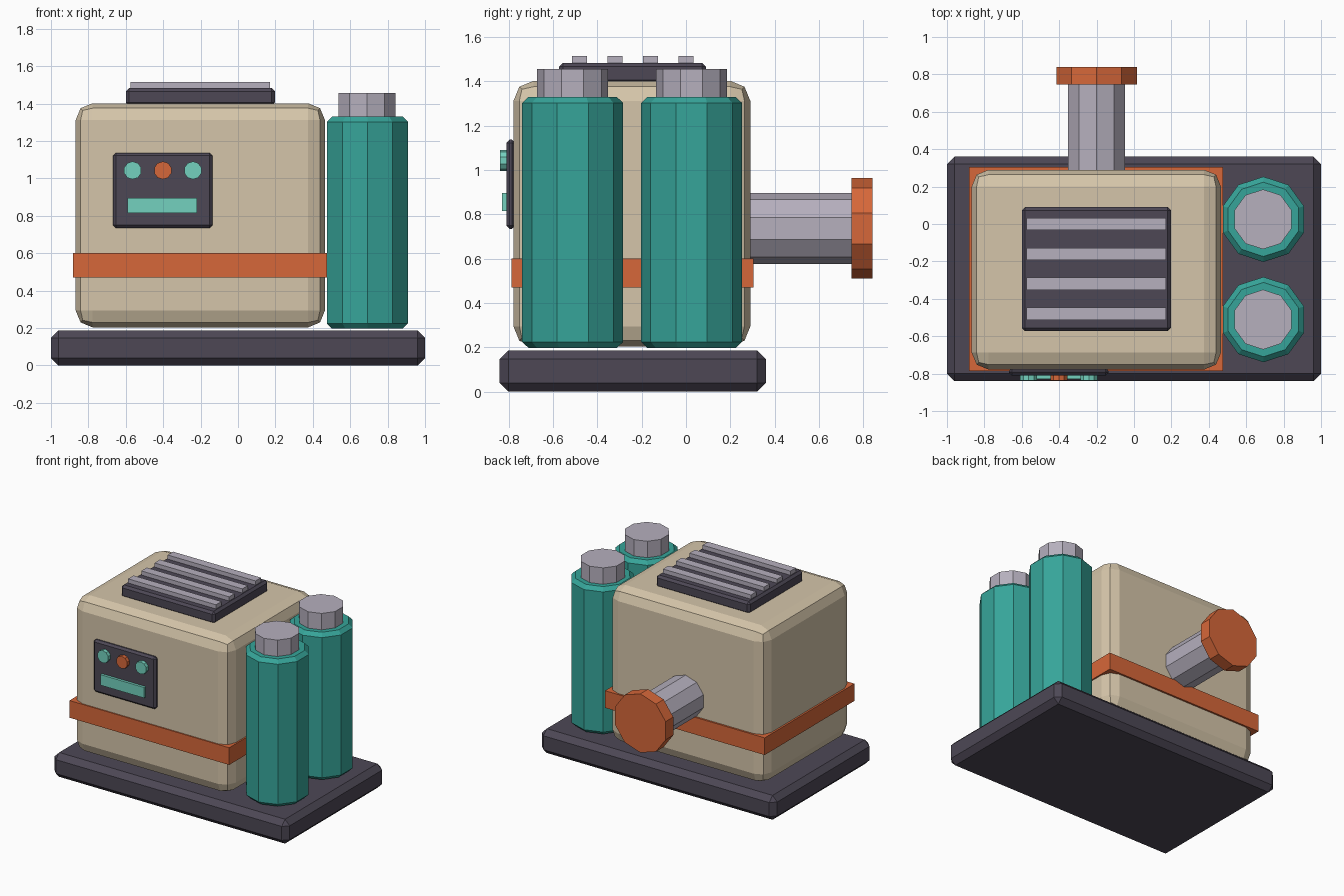
import bpy
from math import radians

if "Cube" in bpy.data.objects:
    bpy.data.objects.remove(bpy.data.objects["Cube"], do_unlink=True)


def material(name, rgb):
    color = [(c / 255) ** 2.2 for c in rgb] + [1]
    mat = bpy.data.materials.new(name)
    mat.use_nodes = True
    mat.diffuse_color = color
    mat.node_tree.nodes["Principled BSDF"].inputs["Base Color"].default_value = color
    return mat


BEIGE = material("beige_paint", (212, 196, 168))
DARK = material("dark_metal", (78, 73, 86))
TEAL = material("teal_paint", (57, 163, 152))
ORANGE = material("orange_paint", (213, 103, 60))
GREY = material("light_metal", (180, 174, 188))
MINT = material("mint_glow", (115, 208, 189))


def finish(name, mat, bevel, segments):
    obj = bpy.context.object
    obj.name = name
    obj.data.materials.append(mat)
    if bevel:
        mod = obj.modifiers.new("Bevel", "BEVEL")
        mod.width = bevel
        mod.segments = segments
        mod.limit_method = "ANGLE"
        mod.angle_limit = radians(50)
    return obj


def box(name, mat, x, y, z, bevel=0, segments=1):
    """Box given by its (min, max) range on each axis."""
    spans = (x, y, z)
    bpy.ops.mesh.primitive_cube_add(size=1, location=[sum(s) / 2 for s in spans])
    bpy.context.object.scale = [s[1] - s[0] for s in spans]
    bpy.ops.object.transform_apply(location=False, rotation=False, scale=True)
    return finish(name, mat, bevel, segments)


def drum(name, mat, radius, center, span, axis="z", bevel=0):
    """Ten-sided cylinder along z or y; center gives the other two coordinates."""
    mid = sum(span) / 2
    u, v = center
    location = (u, v, mid) if axis == "z" else (u, mid, v)
    tilt = 0 if axis == "z" else radians(90)
    bpy.ops.mesh.primitive_cylinder_add(
        vertices=10, radius=radius, depth=span[1] - span[0],
        location=location, rotation=(tilt, 0, 0))
    return finish(name, mat, bevel, 1)


# Base, housing and band
box("base_plate", DARK, (-1, 1), (-0.84, 0.36), (0, 0.187), 0.04)
box("housing", BEIGE, (-0.868, 0.465), (-0.778, 0.29), (0.204, 1.402), 0.09, 2)
box("housing_band", ORANGE, (-0.882, 0.476), (-0.787, 0.304), (0.47, 0.602))

# Roof vent with slats
box("roof_vent", DARK, (-0.6, 0.197), (-0.572, 0.09), (1.39, 1.483), 0.017)
for i in range(4):
    y = -0.16 * i
    box(f"vent_slat_{i + 1}", GREY, (-0.575, 0.172), (y - 0.033, y + 0.033), (1.46, 1.515))

# Front control panel
box("control_panel", DARK, (-0.668, -0.137), (-0.81, -0.77), (0.735, 1.137), 0.015)
for side, x, mat in (("right", -0.563, MINT), ("middle", -0.402, ORANGE), ("left", -0.241, MINT)):
    drum(f"{side}_button", mat, 0.048, (x, 1.043), (-0.838, -0.8), "y")
box("display_bar", MINT, (-0.59, -0.218), (-0.83, -0.8), (0.815, 0.896))

# Tanks on the left side
for end, y in (("front", -0.511), ("back", 0.025)):
    drum(f"{end}_tank", TEAL, 0.228, (0.692, y), (0.197, 1.33), bevel=0.028)
    drum(f"{end}_tank_cap", GREY, 0.16, (0.69, y), (1.3, 1.456))

# Rear pipe and flange
drum("rear_pipe", GREY, 0.16, (-0.2, 0.737), (0.25, 0.76), "y")
drum("pipe_flange", ORANGE, 0.226, (-0.2, 0.737), (0.747, 0.84), "y")
